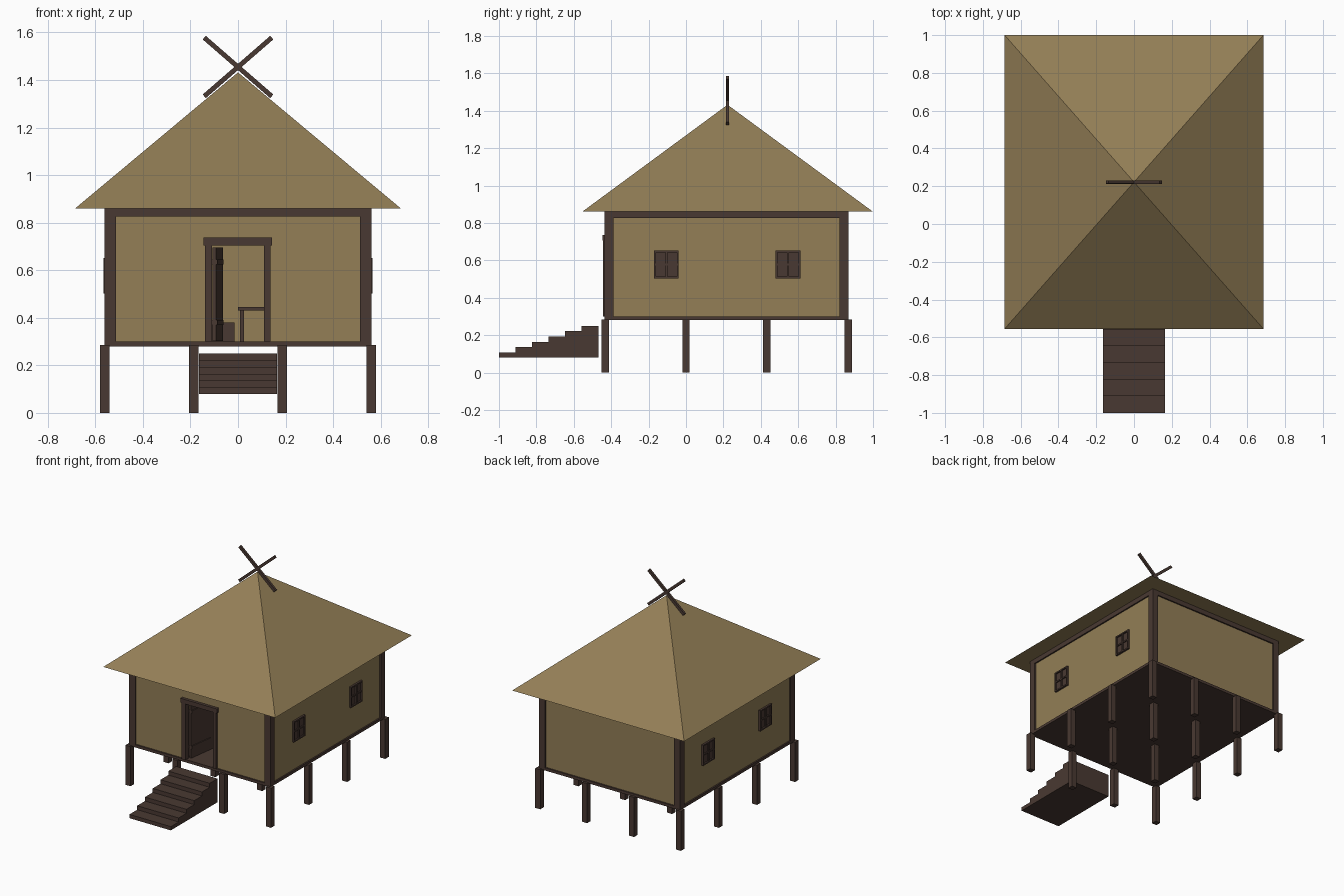
import bpy, bmesh, math
from mathutils import Matrix

if "Cube" in bpy.data.objects:
    bpy.data.objects.remove(bpy.data.objects["Cube"])


def srgb(*c):
    lin = [((v / 255 + 0.055) / 1.055) ** 2.4 for v in c]
    return (*lin, 1)


def material(name, colour):
    m = bpy.data.materials.new(name)
    m.diffuse_color = colour
    m.use_nodes = True
    m.node_tree.nodes["Principled BSDF"].inputs["Base Color"].default_value = m.diffuse_color
    return m


STRAW = material("straw", srgb(147, 126, 86))
WOOD = material("dark wood", srgb(73, 57, 50))


def finish(name, bm, mat):
    bmesh.ops.recalc_face_normals(bm, faces=bm.faces)
    me = bpy.data.meshes.new(name)
    bm.to_mesh(me)
    bm.free()
    me.materials.append(mat)
    ob = bpy.data.objects.new(name, me)
    bpy.context.collection.objects.link(ob)
    return ob


def boxes(name, mat, *ranges):
    """One object made of boxes, each (x0, x1, y0, y1, z0, z1)."""
    bm = bmesh.new()
    for x0, x1, y0, y1, z0, z1 in ranges:
        m = (Matrix.Translation(((x0 + x1) / 2, (y0 + y1) / 2, (z0 + z1) / 2))
             @ Matrix.Diagonal((x1 - x0, y1 - y0, z1 - z0, 1)))
        bmesh.ops.create_cube(bm, size=1, matrix=m)
    return finish(name, bm, mat)


HX, Y0, Y1 = 0.562, -0.435, 0.87      # house footprint
ZF, ZT = 0.30, 0.86                   # floor and wall top
R, T = 0.01, 0.02                     # wall recess and thickness

# Stilts in a four by four grid
boxes("stilts", WOOD, *[
    (x - 0.02, x + 0.02, y - 0.02, y + 0.02, 0, 0.285)
    for x in (-0.56, -0.187, 0.187, 0.56)
    for y in (-0.432, 0.0, 0.433, 0.867)])

# Floor slab
boxes("floor", WOOD, (-HX, HX, Y0, Y1, 0.28, ZF))

# Wall panels, the front one in pieces around the doorway
wx, wy0, wy1 = HX - R, Y0 + R, Y1 - R
boxes("side_walls", STRAW, *[
    (min(s * wx, s * (wx - T)), max(s * wx, s * (wx - T)), wy0, wy1, ZF, ZT)
    for s in (-1, 1)])
boxes("back_wall", STRAW, (-wx + T, wx - T, wy1 - T, wy1, ZF, ZT))
boxes("front_wall", STRAW,
      (-wx + T, -0.12, wy0, wy0 + T, ZF, ZT),
      (0.12, wx - T, wy0, wy0 + T, ZF, ZT),
      (-0.12, 0.12, wy0, wy0 + T, 0.715, ZT))

# Corner posts and top beams
P = 0.048
boxes("corner_posts", WOOD, *[
    (x, x + P, y, y + P, ZF, ZT)
    for x in (-HX, HX - P) for y in (Y0, Y1 - P)])
boxes("top_beams", WOOD,
      *[(-HX + P, HX - P, y, y + 0.035, 0.826, ZT) for y in (Y0, Y1 - 0.035)],
      *[(x, x + 0.035, Y0 + P, Y1 - P, 0.826, ZT) for x in (-HX, HX - 0.035)])

# Door frame
boxes("door_frame", WOOD,
      (-0.139, -0.11, -0.443, -0.40, ZF, 0.705),
      (0.11, 0.136, -0.443, -0.40, ZF, 0.705),
      (-0.146, 0.144, -0.446, -0.40, 0.705, 0.737))

# Door leaf with hinge bands, swung inwards
door = boxes("open_door", WOOD,
             (0, 0.215, -0.008, 0.008, 0.302, 0.695),
             (0, 0.18, -0.014, 0.014, 0.625, 0.645),
             (0, 0.18, -0.014, 0.014, 0.37, 0.39))
door.location = (-0.10, -0.40, 0)
door.rotation_euler.z = math.radians(82)

# Windows on both sides: recessed panes with a cross and frame
for side, s in (("left", -1), ("right", 1)):
    for place, yc in (("front", -0.105), ("back", 0.545)):
        def bar(y0, y1, z0, z1, out):
            a, b = sorted((s * 0.54, s * out))
            return (a, b, yc + y0, yc + y1, z0, z1)
        w, t, z0, z1 = 0.066, 0.01, 0.503, 0.652
        zc = (z0 + z1) / 2
        boxes(f"{side}_{place}_window", WOOD,
              bar(-w, w, z0, z1, 0.556),
              bar(-w, -w + t, z0, z1, 0.566), bar(w - t, w, z0, z1, 0.566),
              bar(-w + t, w - t, z0, z0 + t, 0.566),
              bar(-w + t, w - t, z1 - t, z1, 0.566),
              bar(-t / 2, t / 2, z0 + t, z1 - t, 0.565),
              bar(-w + t, w - t, zc - t / 2, zc + t / 2, 0.564))

# Furniture seen through the doorway
boxes("table", WOOD,
      (0.0, 0.30, 0.28, 0.56, 0.43, 0.445),
      *[(x, x + 0.017, y, y + 0.017, ZF, 0.43)
        for x in (0.008, 0.275) for y in (0.29, 0.533)])
boxes("chest", WOOD, (-0.16, -0.015, 0.45, 0.58, ZF, 0.38))

# Stairs: stepped side profile extruded across
bm = bmesh.new()
run, rise = 0.531 / 6, 0.0286
profile = [(-0.469, 0.08), (-1.0, 0.08)]
for i in range(6):
    z = 0.107 + i * rise
    profile += [(-1 + i * run, z), (-1 + (i + 1) * run, z)]
face = bm.faces.new([bm.verts.new((-0.165, y, z)) for y, z in profile])
ext = bmesh.ops.extrude_face_region(bm, geom=[face])["geom"]
bmesh.ops.translate(bm, vec=(0.33, 0, 0),
                    verts=[v for v in ext if isinstance(v, bmesh.types.BMVert)])
finish("stairs", bm, WOOD)

# Pyramid roof
bm = bmesh.new()
base = [bm.verts.new((x, y, ZT)) for x, y in
        ((-0.685, -0.555), (0.685, -0.555), (0.685, 1.0), (-0.685, 1.0))]
apex = bm.verts.new((0, 0.222, 1.432))
bm.faces.new(base)
for i in range(4):
    bm.faces.new((base[i], base[(i + 1) % 4], apex))
finish("roof", bm, STRAW)

# Crossed boards on the peak
for name, s in (("left", 1), ("right", -1)):
    board = boxes(f"{name}_finial_board", WOOD,
                  (-0.188, 0.188, -0.008, 0.008, -0.01, 0.01))
    board.location = (0, 0.222 + s * 0.001, 1.455)
    board.rotation_euler.y = s * math.radians(41)
